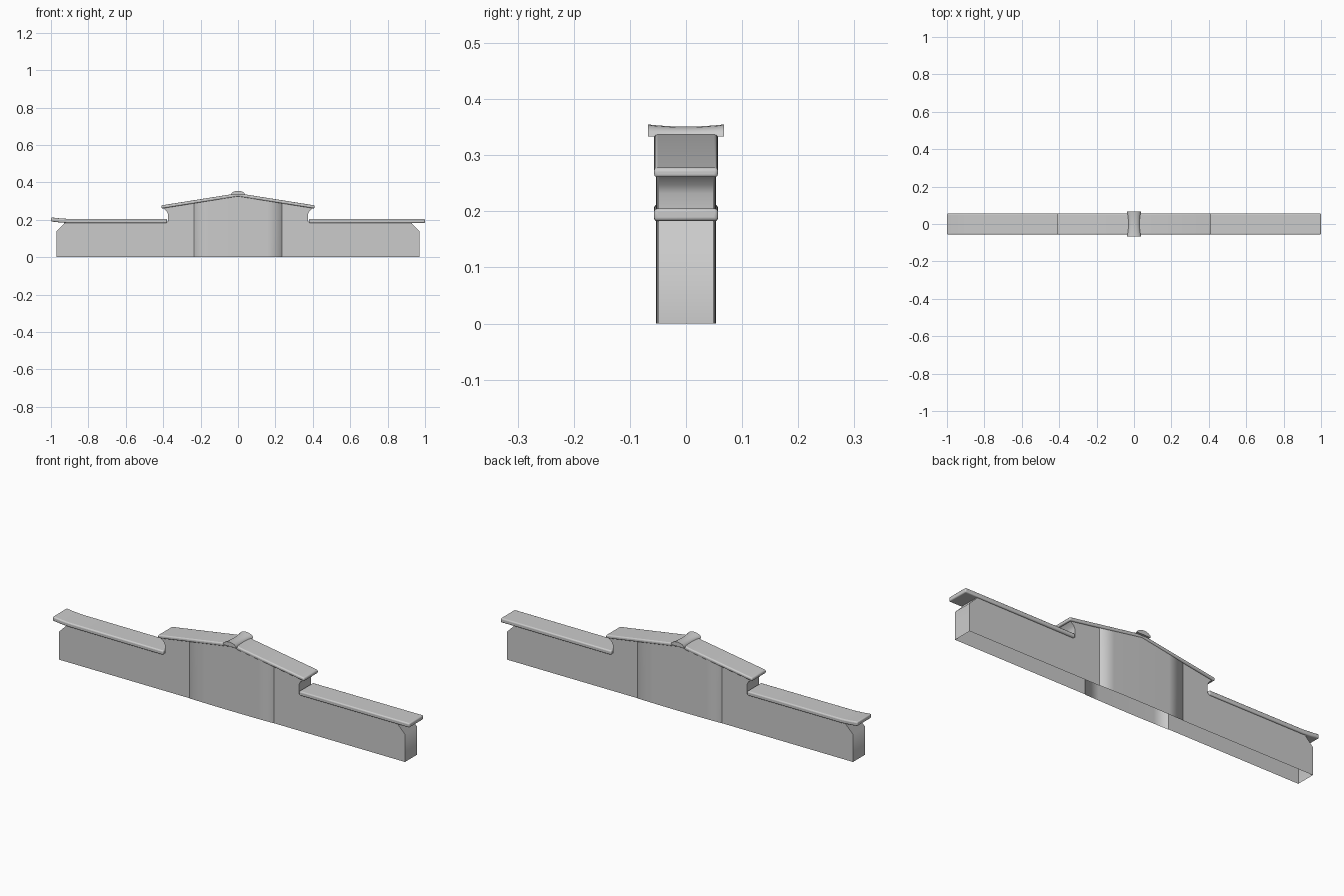
import bpy, bmesh, math

cube = bpy.data.objects.get("Cube")
if cube:
    bpy.data.objects.remove(cube, do_unlink=True)

stone = bpy.data.materials.new("grey_stone")
stone.use_nodes = True
GREY = (0.6, 0.6, 0.6, 1)
stone.diffuse_color = GREY
stone.node_tree.nodes["Principled BSDF"].inputs["Base Color"].default_value = GREY


def finish(name, bm, recalc=True):
    """Turn a bmesh into a stone object."""
    if recalc:
        bmesh.ops.recalc_face_normals(bm, faces=bm.faces[:])
    mesh = bpy.data.meshes.new(name)
    bm.to_mesh(mesh)
    bm.free()
    mesh.materials.append(stone)
    ob = bpy.data.objects.new(name, mesh)
    bpy.context.collection.objects.link(ob)
    return ob


def smooth(ob, degrees):
    bpy.ops.object.select_all(action='DESELECT')
    ob.select_set(True)
    bpy.context.view_layer.objects.active = ob
    bpy.ops.object.shade_smooth_by_angle(angle=math.radians(degrees))


def wing(name, side):
    """Hollow wing wall, open underneath and towards the middle."""
    profile = [(0.235, 0), (0.97, 0), (0.97, 0.14), (0.93, 0.18), (0.93, 0.19),
               (0.375, 0.19), (0.375, 0.232), (0.382, 0.247), (0.4, 0.262), (0.235, 0.295)]
    bm = bmesh.new()
    rows = [[bm.verts.new((side * x, y, z)) for x, z in profile] for y in (-0.049, 0.049)]
    for row in rows:
        bm.faces.new(row)
    for i in range(1, len(profile) - 1):
        bm.faces.new((rows[0][i], rows[0][i + 1], rows[1][i + 1], rows[1][i]))
    smooth(finish(name, bm), 50)


def slab(name, path, thick):
    """Coping stone along a path of top points, with rounded edges."""
    bm = bmesh.new()
    rings = [[bm.verts.new((x, y, z - d)) for y, d in
              ((-0.057, 0), (0.057, 0), (0.057, thick), (-0.057, thick))] for x, z in path]
    for a, b in zip(rings, rings[1:]):
        for i in range(4):
            j = (i + 1) % 4
            bm.faces.new((a[i], a[j], b[j], b[i]))
    bm.faces.new(rings[0])
    bm.faces.new(rings[-1])
    ob = finish(name, bm)
    bevel = ob.modifiers.new("rounded_edges", 'BEVEL')
    bevel.width = 0.006
    bevel.segments = 3
    bevel.limit_method = 'ANGLE'
    bevel.angle_limit = math.radians(40)
    smooth(ob, 40)


# Wings
wing("left_wing", 1)
wing("right_wing", -1)

# Bowed middle panel, front and back, with narrow returns at its sides
bm = bmesh.new()
for face in (-1, 1):
    columns = [(-0.235, 0.046)]
    for i in range(7):
        t = i / 3 - 1
        columns.append((0.235 * t, 0.0535 - 0.003 * t * t))
    columns.append((0.235, 0.046))
    pairs = [(bm.verts.new((x, face * y, 0)),
              bm.verts.new((x, face * y, 0.333 - 0.165 * abs(x)))) for x, y in columns]
    for a, b in zip(pairs, pairs[1:]):
        quad = (a[0], b[0], b[1], a[1])
        bm.faces.new(quad if face < 0 else quad[::-1])
for f in bm.faces:
    f.smooth = True
finish("middle_panel", bm, recalc=False)

# Copings; the right one lifts a little at its tip
slab("left_coping", [(0.38, 0.204), (1.0, 0.205)], 0.022)
slab("right_coping", [(-0.38, 0.204), (-0.91, 0.205), (-0.955, 0.208), (-1.0, 0.213)], 0.022)

# Gable roof
slab("gable_roof", [(-0.41, 0.277), (0, 0.342), (0.41, 0.277)], 0.017)

# Saddle shaped ridge tile, narrower and lower in the middle
bm = bmesh.new()
STEPS, ARCH = 8, 8
rows = []
for i in range(STEPS + 1):
    t = 2 * i / STEPS - 1
    half, top = 0.031 + 0.007 * t * t, 0.351 + 0.004 * t * t
    row = []
    for k in range(ARCH + 1):
        a = math.pi * k / ARCH
        row.append(bm.verts.new((half * math.cos(a), 0.068 * t,
                                 0.333 + (top - 0.333) * math.sin(a))))
    rows.append(row)
for a, b in zip(rows, rows[1:]):
    for k in range(ARCH + 1):
        j = (k + 1) % (ARCH + 1)
        bm.faces.new((a[k], a[j], b[j], b[k]))
bm.faces.new(rows[0])
bm.faces.new(rows[-1])
smooth(finish("ridge_tile", bm), 50)
